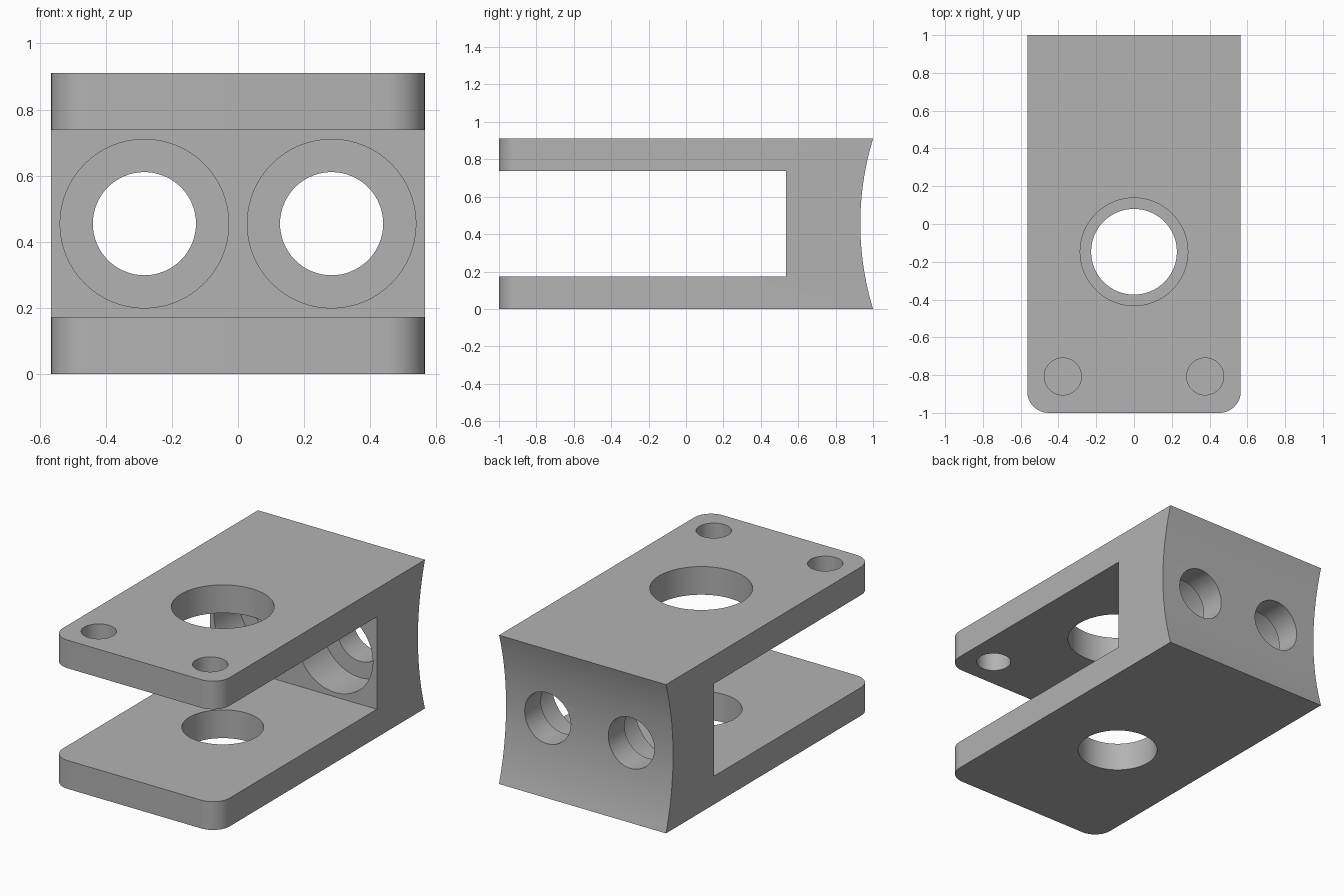
import bpy, bmesh, math

cube = bpy.data.objects.get("Cube")
if cube:
    bpy.data.objects.remove(cube, do_unlink=True)

HALF_W, HEIGHT = 0.565, 0.91
SLOT_LOW, SLOT_HIGH, SLOT_END = 0.173, 0.738, 0.535
SAG = 0.068          # depth of the hollow back face
MID = HEIGHT / 2

grey = bpy.data.materials.new("plain grey")
grey.use_nodes = True
colour = (0.45, 0.45, 0.45, 1)
grey.diffuse_color = colour
grey.node_tree.nodes["Principled BSDF"].inputs["Base Color"].default_value = colour

# Side profile: two arms joined by a web with a hollow arc at the back
radius = (MID ** 2 + SAG ** 2) / (2 * SAG)
sweep = math.asin(MID / radius)
profile = [(-1, SLOT_LOW), (-1, 0)]
for i in range(33):
    a = sweep * (i / 16 - 1)
    profile.append((1 - SAG + radius * (1 - math.cos(a)), MID + radius * math.sin(a)))
profile += [(-1, HEIGHT), (-1, SLOT_HIGH), (SLOT_END, SLOT_HIGH), (SLOT_END, SLOT_LOW)]

bm = bmesh.new()
side = bm.faces.new([bm.verts.new((-HALF_W, y, z)) for y, z in profile])
ext = bmesh.ops.extrude_face_region(bm, geom=[side])
bmesh.ops.translate(bm, vec=(2 * HALF_W, 0, 0),
                    verts=[v for v in ext["geom"] if isinstance(v, bmesh.types.BMVert)])
bmesh.ops.recalc_face_normals(bm, faces=bm.faces)

# Round the front corners of both arms
corners = [e for e in bm.edges
           if all(v.co.y < -0.99 for v in e.verts)
           and abs(e.verts[0].co.x - e.verts[1].co.x) < 0.001]
bmesh.ops.bevel(bm, geom=corners, offset=0.113, segments=12, profile=0.5, affect='EDGES')
mesh = bpy.data.meshes.new("clevis_bracket")
bm.to_mesh(mesh)
bm.free()
bracket = bpy.data.objects.new("clevis_bracket", mesh)
bpy.context.collection.objects.link(bracket)
mesh.materials.append(grey)


def drill(name, r, start, end):
    """Cut a round hole running from start to end along z or y."""
    along_y = start[1] != end[1]
    length = end[1] - start[1] if along_y else end[2] - start[2]
    centre = [(a + b) / 2 for a, b in zip(start, end)]
    bpy.ops.mesh.primitive_cylinder_add(
        vertices=64, radius=r, depth=length, location=centre,
        rotation=(math.pi / 2 if along_y else 0, 0, 0))
    cutter = bpy.context.object
    cutter.name = name
    cutter.data.materials.append(grey)
    mod = bracket.modifiers.new(name, 'BOOLEAN')
    mod.operation, mod.solver, mod.object = 'DIFFERENCE', 'EXACT', cutter
    bpy.context.view_layer.objects.active = bracket
    bpy.ops.object.modifier_apply(modifier=name)
    bpy.data.objects.remove(cutter, do_unlink=True)


# Pivot holes: wide through the top arm, narrower through the bottom arm
drill("top_pivot_hole", 0.285, (0, -0.147, MID), (0, -0.147, 1.1))
drill("bottom_pivot_hole", 0.227, (0, -0.147, -0.2), (0, -0.147, MID))

# Small top holes and stepped bolt holes through the web
for s, label in ((1, "left"), (-1, "right")):
    drill(label + "_pin_hole", 0.098, (s * 0.377, -0.807, MID), (s * 0.377, -0.807, 1.1))
    drill(label + "_bolt_hole", 0.156, (s * 0.283, 0.3, MID), (s * 0.283, 1.2, MID))
    drill(label + "_counterbore", 0.255, (s * 0.283, 0.3, MID), (s * 0.283, SLOT_END + 0.24, MID))

bpy.ops.object.select_all(action='DESELECT')
bracket.select_set(True)
bpy.context.view_layer.objects.active = bracket
bpy.ops.object.shade_smooth_by_angle(angle=math.radians(30))
